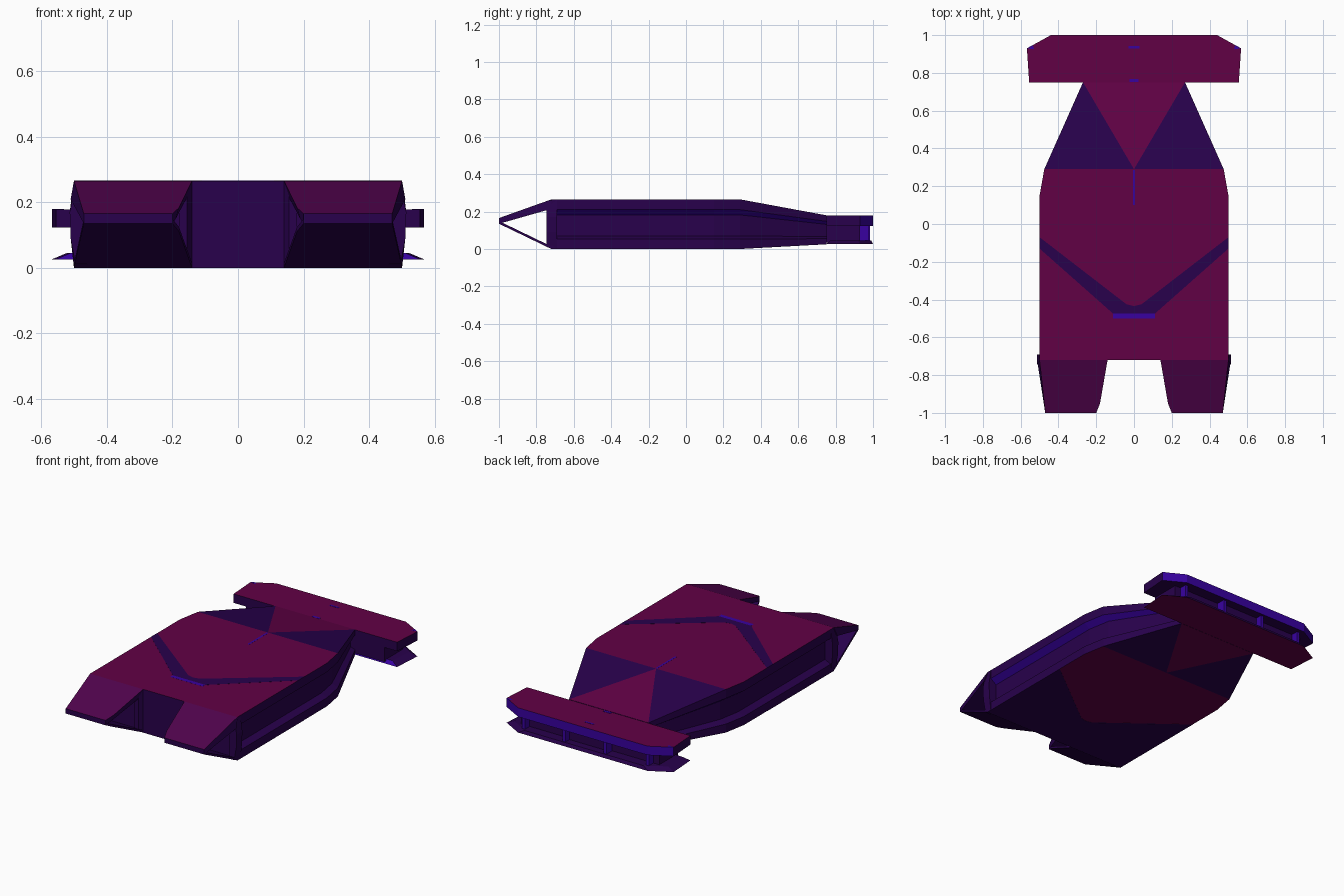
import bpy, bmesh

if "Cube" in bpy.data.objects:
    bpy.data.objects.remove(bpy.data.objects["Cube"])

def material(name, rgb):
    m = bpy.data.materials.new(name)
    lin = [(c / 255 / 12.92) if c < 11 else ((c / 255 + .055) / 1.055) ** 2.4 for c in rgb]
    m.diffuse_color = (*lin, 1)
    m.use_nodes = True
    m.node_tree.nodes["Principled BSDF"].inputs["Base Color"].default_value = m.diffuse_color
    return m

MAROON = material("maroon", (97, 1, 69))
PLUM = material("plum", (80, 3, 76))
PURPLE = material("dark purple", (40, 1, 76))
BLUE = material("violet blue", (56, 1, 160))

def finish(name, bm, mats, rule=None):
    bmesh.ops.recalc_face_normals(bm, faces=bm.faces[:])
    if rule:
        for f in bm.faces:
            f.material_index = rule(f)
    me = bpy.data.meshes.new(name)
    bm.to_mesh(me)
    bm.free()
    for m in mats:
        me.materials.append(m)
    ob = bpy.data.objects.new(name, me)
    bpy.context.collection.objects.link(ob)
    return ob

def loft(name, a, b, mats, rule=None, mirror=False):
    """Solid between two matching outlines, optionally mirrored in x."""
    bm = bmesh.new()
    for s in ((1, -1) if mirror else (1,)):
        va = [bm.verts.new((s * x, y, z)) for x, y, z in a]
        vb = [bm.verts.new((s * x, y, z)) for x, y, z in b]
        n = len(va)
        bm.faces.new(va)
        bm.faces.new(vb)
        for i in range(n):
            bm.faces.new((va[i], va[(i + 1) % n], vb[(i + 1) % n], vb[i]))
    return finish(name, bm, mats, rule)

def prism(name, pts, z0, z1, mats, rule=None, mirror=False):
    return loft(name, [(x, y, z0) for x, y in pts], [(x, y, z1) for x, y in pts], mats, rule, mirror)

def box(name, x0, x1, y0, y1, z0, z1, mat, mirror=False):
    return prism(name, [(x0, y0), (x1, y0), (x1, y1), (x0, y1)], z0, z1, [mat], None, mirror)

def sym(pts):
    """Close a right-half outline by mirroring it in x."""
    return pts + [(-x, y) for x, y in reversed(pts) if x > 0]

top_rule = lambda f: 0 if f.normal.z > .6 else 1
tail_rule = lambda f: 0 if f.normal.z > .6 else 2 if f.normal.y > .3 else 1
lower_tail_rule = lambda f: 0 if f.normal.z < -.6 else 2 if f.normal.y < -.3 else 1

# Hull: lofted cross-sections with a channel along each side
# station: y, half width, top, bottom, channel depth
stations = [(-.72, .5, .265, 0, 0), (-.70, .5, .265, 0, 0), (-.69, .5, .265, 0, .04),
            (.15, .5, .265, 0, .04), (.29, .475, .265, 0, .04), (.75, .27, .18, .025, .03)]
bm = bmesh.new()
rings = []
for y, w, zt, zb, d in stations:
    k = (zt - zb) / .265
    half = [(w, zt), (w, zt - .055 * k), (w - d, zt - .083 * k),
            (w - d, zb + .07 * k), (w, zb + .052 * k), (w, zb)]
    sec = [(0, zt)] + half + [(0, zb)] + [(-x, z) for x, z in reversed(half)]
    rings.append([bm.verts.new((x, y, z)) for x, z in sec])
n = len(rings[0])
for ring in (rings[0], rings[-1]):
    bm.faces.new(ring).material_index = 1
for r in range(len(rings) - 1):
    a, b = rings[r], rings[r + 1]
    for i in range(n):
        j = (i + 1) % n
        flat = i in (0, 6, 7, n - 1)
        centre, edge = (i, j) if i in (0, 7) else (j, i)
        if flat and r == len(rings) - 2:
            # Tapered rear: centre triangle and side triangles
            bm.faces.new((a[centre], b[edge], b[centre])).material_index = 0
            bm.faces.new((a[centre], a[edge], b[edge])).material_index = 1
        else:
            f = bm.faces.new((a[i], a[j], b[j], b[i]))
            f.material_index = 0 if flat else 2 if i in (2, 11) and r > 1 else 1
finish("hull", bm, [MAROON, PURPLE, BLUE])

# Chevron stripe on deck, dark forward panel on belly
chevron = sym([(0, -.435), (.04, -.425), (.5, -.07), (.5, -.13), (.11, -.475), (0, -.475)])
prism("deck_chevron", chevron, .262, .2655, [PURPLE])
belly = sym([(0, -.435), (.04, -.425), (.5, -.07), (.5, -.72), (0, -.72)])
prism("belly_panel", belly, -.001, .003, [PURPLE])
box("deck_accent", -.11, .11, -.5, -.475, .262, .2655, BLUE)
box("deck_seam", -.006, .006, .1, .285, .262, .2655, BLUE)

# Posts either side of each prong opening
loft("front_collar",
     [(.46, -.745, .255), (.495, -.745, .255), (.513, -.745, .17), (.51, -.745, .09), (.495, -.745, .01), (.46, -.745, .01)],
     [(.46, -.69, .264), (.5, -.69, .264), (.513, -.69, .17), (.51, -.69, .09), (.5, -.69, .001), (.46, -.69, .001)],
     [PURPLE], None, True)
loft("inner_post",
     [(.14, -.719, .264), (.14, -.719, .001), (.18, -.719, .001), (.18, -.719, .264)],
     [(.155, -.745, .25), (.155, -.745, .012), (.18, -.745, .012), (.18, -.745, .25)],
     [PURPLE], None, True)

# Front prongs: sloped upper wedge and thin lower plate, open at the sides
loft("prong_upper",
     [(.14, -.72, .265), (.5, -.72, .265), (.47, -1, .165), (.2, -1, .165), (.18, -.95, .183)],
     [(.155, -.72, .215), (.51, -.74, .209), (.47, -1, .135), (.2, -1, .135), (.19, -.95, .149)],
     [PLUM, PURPLE], top_rule, True)
loft("prong_lower",
     [(.14, -.72, 0), (.5, -.72, 0), (.47, -1, .135), (.2, -1, .135), (.18, -.95, .111)],
     [(.14, -.72, .014), (.5, -.72, .014), (.47, -1, .149), (.2, -1, .149), (.18, -.95, .125)],
     [PURPLE], None, True)

# Tail plates with a gap between them
tail = sym([(.555, .75), (.567, .93), (.44, 1.0)])
prism("tail_upper", tail, .123, .178, [MAROON, PURPLE, BLUE], tail_rule)
inner = [(x * .92, .77 if y < .8 else y - .01) for x, y in tail]
loft("tail_lower", [(x, y, .026) for x, y in tail], [(x, y, .045) for x, y in inner],
     [MAROON, PURPLE, BLUE], lower_tail_rule)

# Tail core, rear struts and centre vent
box("tail_core", -.47, .47, .75, .93, .035, .13, PURPLE)
box("tail_strut", .13, .15, .92, .985, .035, .13, BLUE, True)
box("tail_end_strut", .41, .43, .92, .975, .035, .13, BLUE, True)
box("tail_vent", -.13, .13, .92, .945, .045, .125, PURPLE)

# Small blue markers on the tail
prism("tail_corner_tip", [(.53, .925), (.567, .93), (.535, .948)], .176, .1785, [BLUE], None, True)
box("tail_marker", -.025, .025, .752, .768, .176, .1795, BLUE)
box("tail_rear_marker", -.03, .03, .93, .942, .176, .1795, BLUE)
